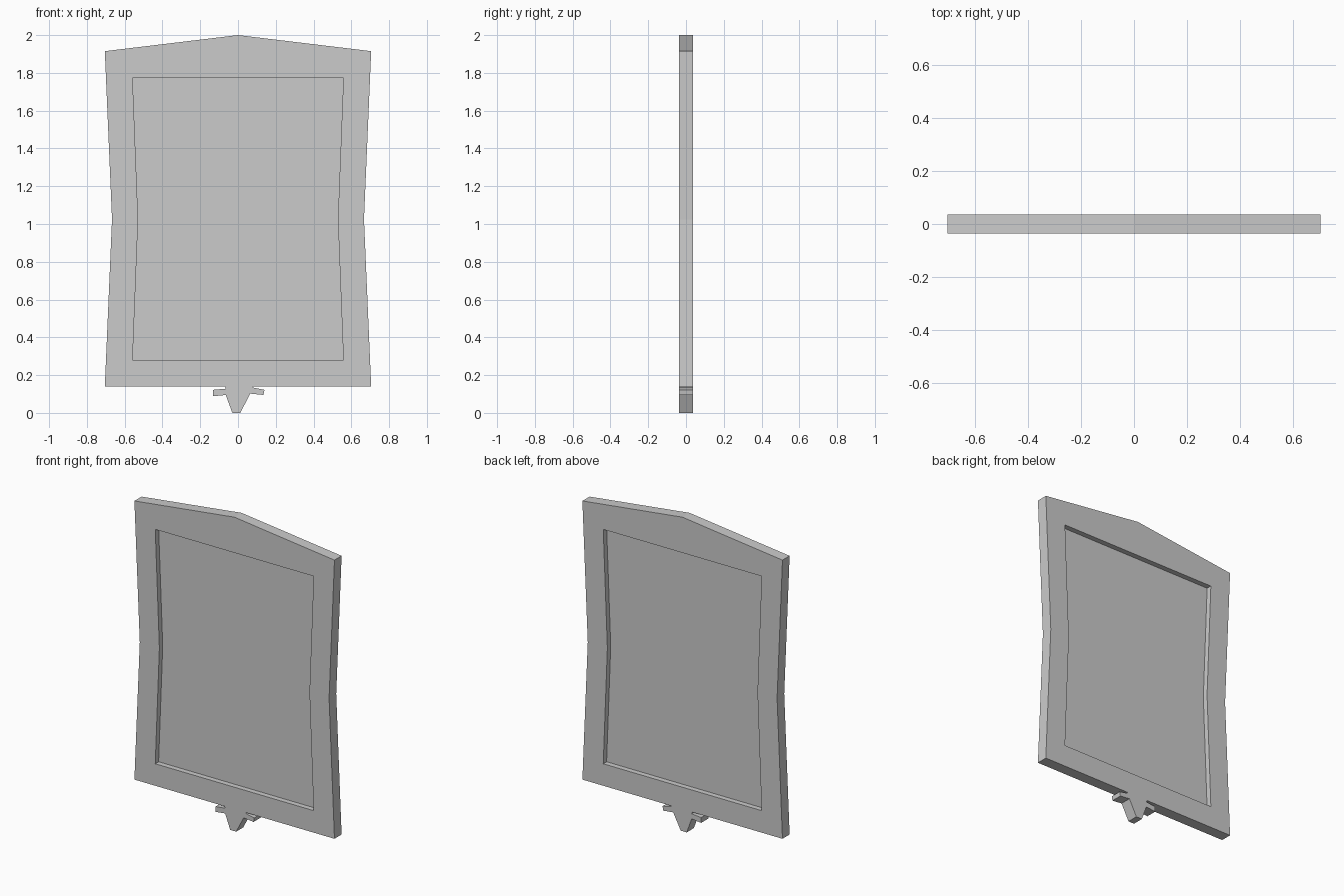
import bpy, bmesh

if "Cube" in bpy.data.objects:
    bpy.data.objects.remove(bpy.data.objects["Cube"])

HALF = 0.036  # half thickness of the frame


def make_object(name, bm):
    bmesh.ops.recalc_face_normals(bm, faces=bm.faces)
    mesh = bpy.data.meshes.new(name)
    bm.to_mesh(mesh)
    bm.free()
    obj = bpy.data.objects.new(name, mesh)
    bpy.context.collection.objects.link(obj)
    return obj


def ring(bm, points, y):
    return [bm.verts.new((x, y, z)) for x, z in points]


def bridge(bm, a, b):
    n = len(a)
    for i in range(n):
        j = (i + 1) % n
        bm.faces.new((a[i], a[j], b[j], b[i]))


def prism(name, points, half):
    bm = bmesh.new()
    front, back = ring(bm, points, -half), ring(bm, points, half)
    bm.faces.new(front)
    bm.faces.new(back)
    bridge(bm, front, back)
    return make_object(name, bm)


def mirrored(top, side):
    """Closed outline from a centre top point and right-hand points."""
    return [(0, top)] + side + [(-x, z) for x, z in reversed(side)]


outer = mirrored(2.0, [(0.705, 1.915), (0.667, 1.025), (0.705, 0.14)])
inner = mirrored(1.773, [(0.558, 1.773), (0.529, 1.025), (0.558, 0.28)])

# Frame: waisted border with a peaked top and an open centre
bm = bmesh.new()
of, ob = ring(bm, outer, -HALF), ring(bm, outer, HALF)
inf, inb = ring(bm, inner, -HALF), ring(bm, inner, HALF)
for a, b in ((of, ob), (of, inf), (ob, inb), (inf, inb)):
    bridge(bm, a, b)
make_object("frame", bm)

# Panel recessed from both faces
prism("panel", inner, 0.002)

# Small irregular pendant under the frame
pendant = [(-0.07, 0.14), (-0.065, 0.128), (-0.132, 0.122), (-0.132, 0.088),
           (-0.065, 0.095), (-0.03, 0.0), (0.012, 0.0), (0.065, 0.102),
           (0.135, 0.095), (0.14, 0.122), (0.08, 0.134), (0.08, 0.14)]
prism("pendant", pendant, HALF)
